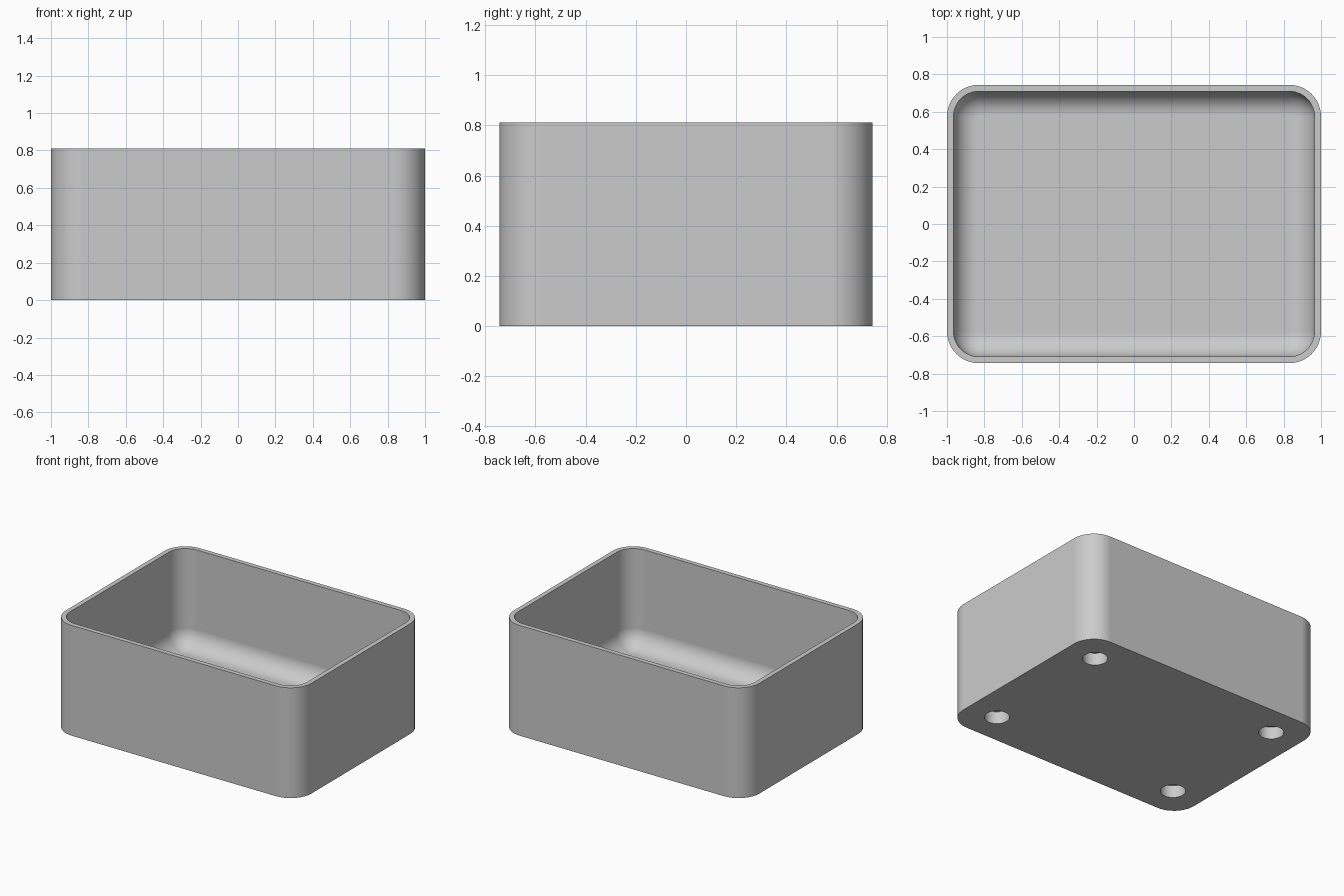
import bpy, bmesh
from math import sin, cos, pi, radians

if "Cube" in bpy.data.objects:
    bpy.data.objects.remove(bpy.data.objects["Cube"])

HALF_X, HALF_Y, HEIGHT = 1.0, 0.744, 0.811
CORNER, WALL, FLOOR, FILLET = 0.17, 0.035, 0.097, 0.13
HOLE_R, HOLE_DEPTH, HOLE_INSET = 0.084, 0.09, 0.235
STEPS = 12

grey = bpy.data.materials.new("plain grey")
grey.use_nodes = True
colour = (0.6, 0.6, 0.6, 1)
grey.diffuse_color = colour
grey.node_tree.nodes["Principled BSDF"].inputs["Base Color"].default_value = colour


def ring(bm, inset, z):
    """Rounded rectangle of vertices, pulled in from the outer wall."""
    r = CORNER - inset
    verts = []
    for k, (sx, sy) in enumerate([(1, 1), (-1, 1), (-1, -1), (1, -1)]):
        for i in range(STEPS + 1):
            a = (k + i / STEPS) * pi / 2
            verts.append(bm.verts.new((sx * (HALF_X - CORNER) + r * cos(a),
                                       sy * (HALF_Y - CORNER) + r * sin(a), z)))
    return verts


# Outer wall, rim, inner wall, then the curve down to the floor
profile = [(0, 0), (0, HEIGHT), (WALL, HEIGHT)]
for i in range(STEPS + 1):
    a = i / STEPS * pi / 2
    profile.append((WALL + FILLET * (1 - cos(a)), FLOOR + FILLET * (1 - sin(a))))

bm = bmesh.new()
rings = [ring(bm, inset, z) for inset, z in profile]
for low, high in zip(rings, rings[1:]):
    for j in range(len(low)):
        n = (j + 1) % len(low)
        bm.faces.new((low[j], low[n], high[n], high[j]))
bm.faces.new(rings[0][::-1])
bm.faces.new(rings[-1])
bmesh.ops.recalc_face_normals(bm, faces=bm.faces)
mesh = bpy.data.meshes.new("open_box")
bm.to_mesh(mesh)
bm.free()
mesh.materials.append(grey)
box = bpy.data.objects.new("open_box", mesh)
bpy.context.collection.objects.link(box)

# Four blind round holes in the underside
for sx in (-1, 1):
    for sy in (-1, 1):
        bpy.ops.mesh.primitive_cylinder_add(
            vertices=48, radius=HOLE_R, depth=2 * HOLE_DEPTH,
            location=(sx * (HALF_X - HOLE_INSET), sy * (HALF_Y - HOLE_INSET), 0))
        cutter = bpy.context.object
        cutter.name = "hole_cutter"
        cutter.hide_render = True
        cutter.data.materials.append(grey)
        cut = box.modifiers.new("hole", "BOOLEAN")
        cut.operation, cut.solver, cut.object = "DIFFERENCE", "EXACT", cutter
        bpy.context.view_layer.objects.active = box
        bpy.ops.object.modifier_apply(modifier=cut.name)
        bpy.data.objects.remove(cutter)

# Smooth curves, crisp rim and hole edges, flat walls
bpy.ops.object.select_all(action="DESELECT")
box.select_set(True)
bpy.context.view_layer.objects.active = box
bpy.ops.object.shade_smooth_by_angle(angle=radians(30))
weighted = box.modifiers.new("flat_walls", "WEIGHTED_NORMAL")
weighted.keep_sharp = True
